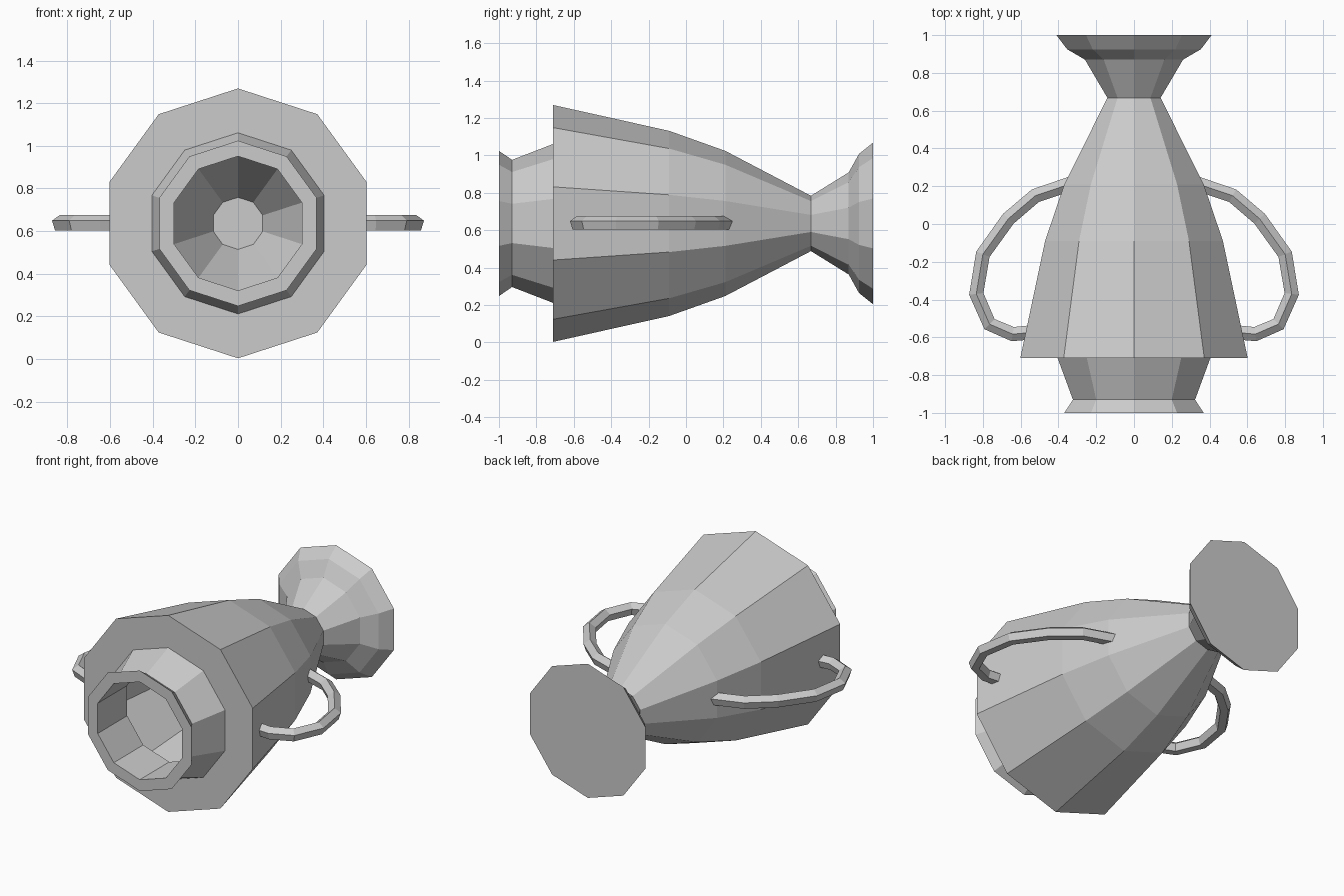
import bpy, bmesh
from math import sin, cos, pi
from mathutils import Vector

cube = bpy.data.objects.get("Cube")
if cube:
    bpy.data.objects.remove(cube, do_unlink=True)

AXIS_Z = 0.636
clay = bpy.data.materials.new("plain_grey")
clay.use_nodes = True
grey = (0.6, 0.6, 0.6, 1)
clay.diffuse_color = grey
clay.node_tree.nodes["Principled BSDF"].inputs["Base Color"].default_value = grey


def skin(name, rings):
    """Join equal rings of points into a closed, flat-shaded solid."""
    bm = bmesh.new()
    loops = [[bm.verts.new(p) for p in ring] for ring in rings]
    n = len(loops[0])
    for a, b in zip(loops, loops[1:]):
        for i in range(n):
            j = (i + 1) % n
            bm.faces.new((a[i], a[j], b[j], b[i]))
    bm.faces.new(loops[0])
    bm.faces.new(loops[-1])
    bmesh.ops.recalc_face_normals(bm, faces=bm.faces)
    mesh = bpy.data.meshes.new(name)
    bm.to_mesh(mesh)
    bm.free()
    mesh.materials.append(clay)
    obj = bpy.data.objects.new(name, mesh)
    bpy.context.collection.objects.link(obj)
    return obj


def ring(y, r, sides=10):
    turn = [2 * pi * k / sides for k in range(sides)]
    return [(r * sin(t), y, AXIS_Z + r * cos(t)) for t in turn]


# Vase: foot, waist, body, shoulder, neck and lip, then the hollow inside
outside = [(1, 0.432), (0.925, 0.372), (0.87, 0.273), (0.668, 0.148),
           (0.21, 0.388), (-0.09, 0.495), (-0.71, 0.633), (-0.71, 0.425),
           (-0.93, 0.34), (-1, 0.388)]
inside = [(-1, 0.315), (-0.7, 0.315), (-0.68, 0.595), (-0.09, 0.465),
          (0.21, 0.36), (0.64, 0.122)]
skin("vase", [ring(y, r) for y, r in outside + inside])

# Handles: a five-sided bar swept along a bent path
path = [Vector(p) for p in [(0.33, 0.215), (0.522, 0.15), (0.665, 0.028),
                            (0.8, -0.16), (0.835, -0.37), (0.765, -0.53),
                            (0.642, -0.583), (0.5, -0.57)]]


def handle(name, side):
    rings = []
    for i, p in enumerate(path):
        before = (p - path[max(i - 1, 0)]).normalized()
        after = (path[min(i + 1, len(path) - 1)] - p).normalized()
        along = (before + after).normalized()
        across = Vector((-along.y, along.x))
        section = []
        for k in range(5):
            t = 2 * pi * k / 5
            q = p + across * 0.04 * sin(t)
            section.append((side * q.x, q.y, AXIS_Z + 0.04 * cos(t)))
        rings.append(section)
    return skin(name, rings)


handle("left_handle", 1)
handle("right_handle", -1)
